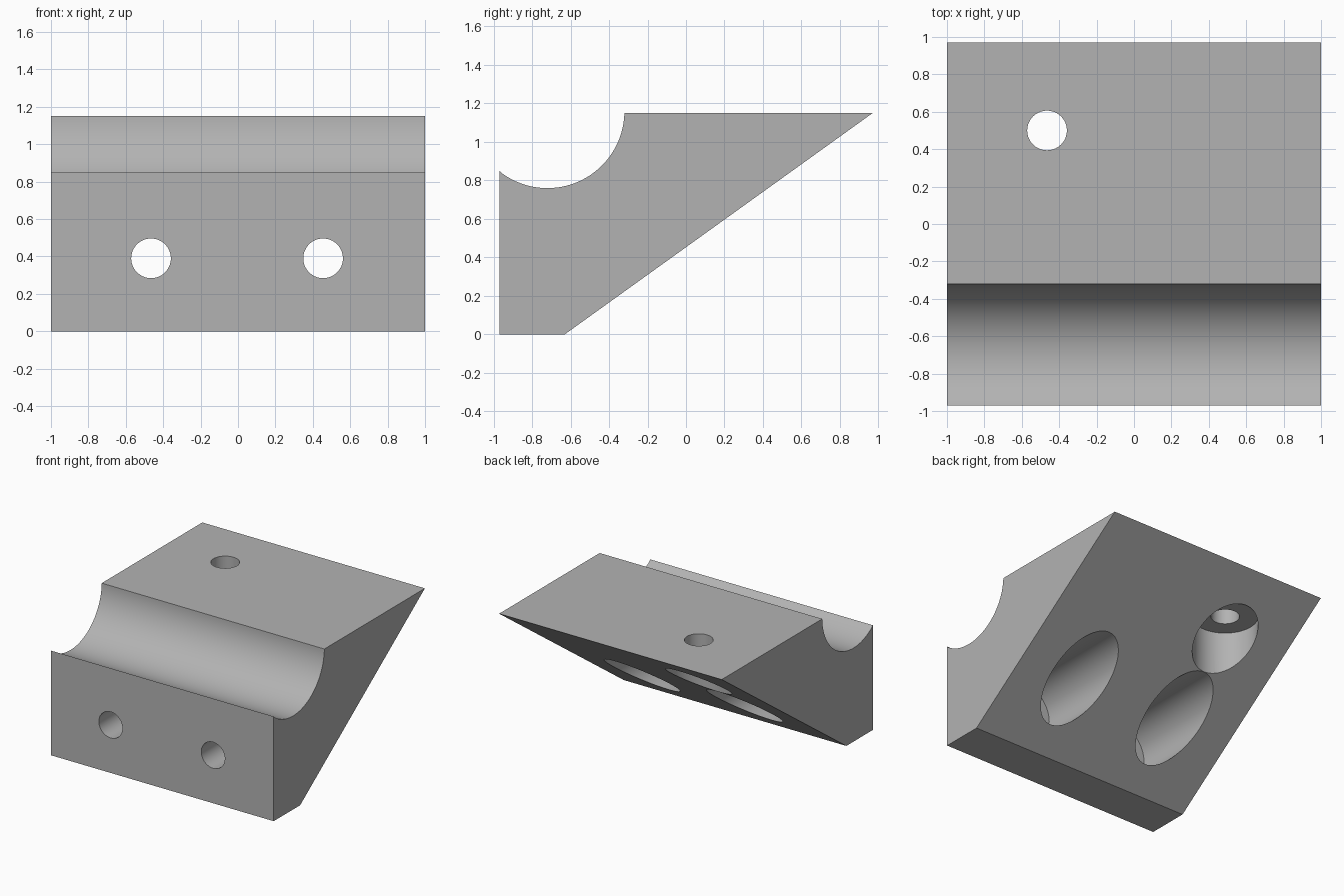
import bpy
import bmesh
from math import cos, sin, pi, atan2, radians
from mathutils import Matrix, Vector

cube = bpy.data.objects.get("Cube")
if cube:
    bpy.data.objects.remove(cube, do_unlink=True)

# Plain grey material
grey = bpy.data.materials.new("grey")
grey.use_nodes = True
colour = (0.45, 0.45, 0.45, 1)
grey.diffuse_color = colour
grey.node_tree.nodes["Principled BSDF"].inputs["Base Color"].default_value = colour

FRONT, BACK, TOP = -0.97, 0.97, 1.15
BORE_R, HOLE_R = 0.245, 0.106


def add_object(name, bm):
    bmesh.ops.recalc_face_normals(bm, faces=bm.faces)
    mesh = bpy.data.meshes.new(name)
    bm.to_mesh(mesh)
    bm.free()
    mesh.materials.append(grey)
    obj = bpy.data.objects.new(name, mesh)
    bpy.context.collection.objects.link(obj)
    return obj


def make_block():
    """Side profile with a round groove, extruded across the width."""
    cy, cz, r, steps = -0.72, 1.16, 0.40, 48
    start = atan2(TOP - cz, 0.4)
    end = atan2(0.85 - cz, FRONT - cy)
    arc = [start + (end - start) * i / steps for i in range(steps + 1)]
    profile = [(FRONT, 0), (-0.63, 0), (BACK, TOP)]
    profile += [(cy + r * cos(a), cz + r * sin(a)) for a in arc[:-1]]
    profile.append((FRONT, 0.85))
    bm = bmesh.new()
    face = bm.faces.new([bm.verts.new((-1, y, z)) for y, z in profile])
    side = bmesh.ops.extrude_face_region(bm, geom=[face])["geom"]
    verts = [v for v in side if isinstance(v, bmesh.types.BMVert)]
    bmesh.ops.translate(bm, verts=verts, vec=(2, 0, 0))
    return add_object("wedge_block", bm)


def make_cutter(name, seat, direction):
    """Stepped bolt hole: wide bore on one side of the seat, narrow hole on the other."""
    bm = bmesh.new()
    sides, rings = 64, []
    for radius, offset in ((BORE_R, 2), (BORE_R, 0), (HOLE_R, 0), (HOLE_R, -1)):
        rings.append([bm.verts.new((radius * cos(2 * pi * i / sides),
                                    radius * sin(2 * pi * i / sides), offset))
                      for i in range(sides)])
    for a, b in zip(rings, rings[1:]):
        for i in range(sides):
            j = (i + 1) % sides
            bm.faces.new((a[i], a[j], b[j], b[i]))
    bm.faces.new(rings[0])
    bm.faces.new(rings[-1])
    turn = Vector((0, 0, 1)).rotation_difference(Vector(direction)).to_matrix().to_4x4()
    bm.transform(Matrix.Translation(seat) @ turn)
    cutter = add_object(name, bm)
    cutter.hide_render = True
    return cutter


block = make_block()

# Two bolt holes through the front, one through the top
cutters = [
    make_cutter("front_hole_right", (-0.465, -0.73, 0.39), (0, 1, 0)),
    make_cutter("front_hole_left", (0.455, -0.73, 0.39), (0, 1, 0)),
    make_cutter("top_hole", (-0.465, 0.5, 1.0), (0, 0, -1)),
]
bpy.context.view_layer.objects.active = block
for cutter in cutters:
    mod = block.modifiers.new(cutter.name, "BOOLEAN")
    mod.operation = "DIFFERENCE"
    mod.solver = "EXACT"
    mod.object = cutter
    bpy.ops.object.modifier_apply(modifier=mod.name)
    bpy.data.objects.remove(cutter, do_unlink=True)

# Smooth bores and groove, crisp edges
bpy.ops.object.select_all(action="DESELECT")
block.select_set(True)
bpy.ops.object.shade_smooth_by_angle(angle=radians(20))
